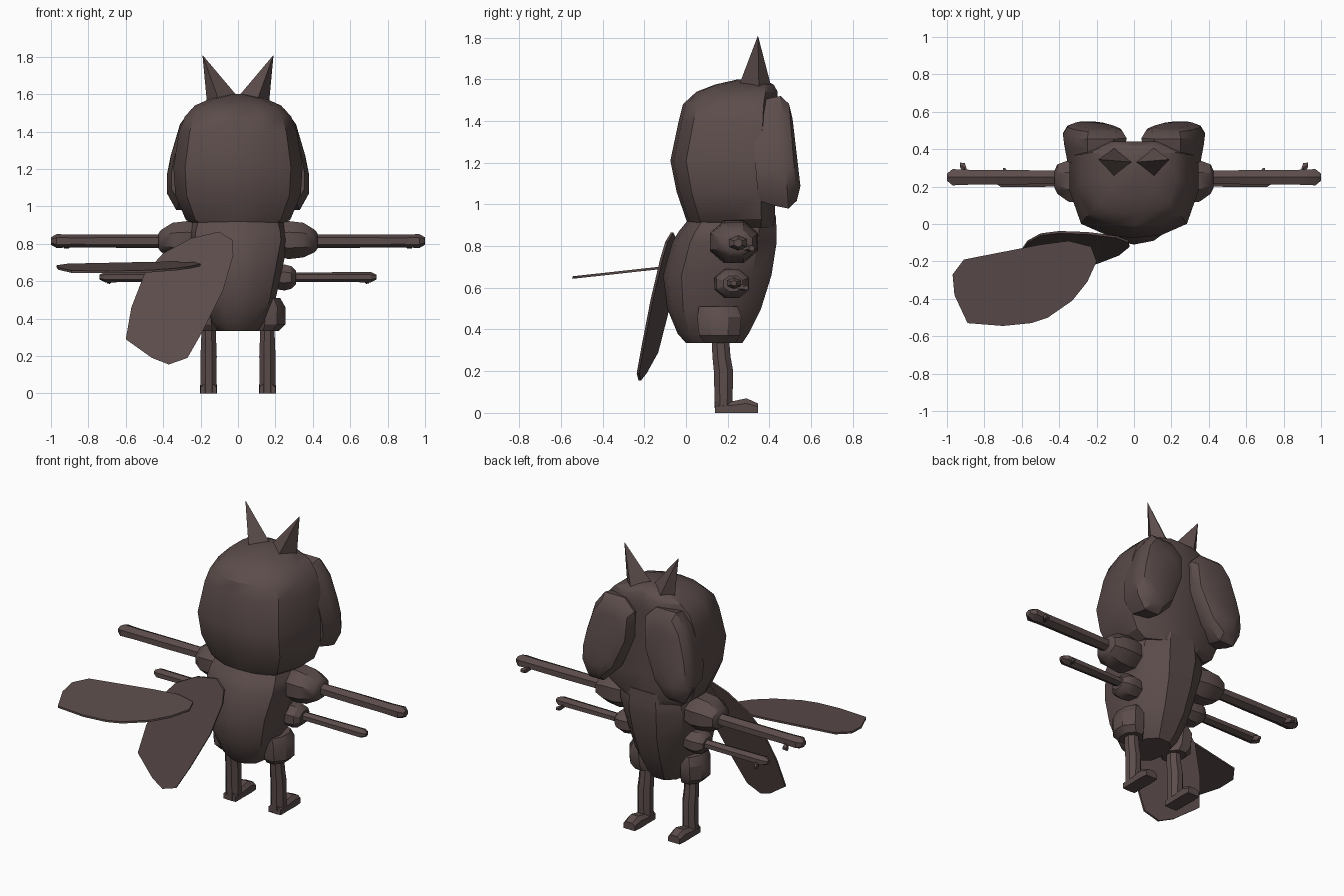
import bpy, bmesh, math

brown = bpy.data.materials.new("dark_brown")
brown.diffuse_color = (0.105, 0.073, 0.070, 1)


def finish(name, bm, angle=32):
    """Turn a bmesh into a shaded, coloured object."""
    bmesh.ops.remove_doubles(bm, verts=bm.verts, dist=0.0005)
    bmesh.ops.recalc_face_normals(bm, faces=bm.faces)
    me = bpy.data.meshes.new(name)
    bm.to_mesh(me)
    bm.free()
    ob = bpy.data.objects.new(name, me)
    bpy.context.collection.objects.link(ob)
    me.materials.append(brown)
    bpy.ops.object.select_all(action='DESELECT')
    ob.select_set(True)
    bpy.context.view_layer.objects.active = ob
    bpy.ops.object.shade_smooth_by_angle(angle=math.radians(angle))
    return ob


def loft(name, rings, angle=32):
    """Skin a list of equal-length point rings and cap both ends."""
    bm = bmesh.new()
    vs = [[bm.verts.new(p) for p in r] for r in rings]
    n = len(rings[0])
    for a, b in zip(vs, vs[1:]):
        for i in range(n):
            j = (i + 1) % n
            bm.faces.new((a[i], a[j], b[j], b[i]))
    bm.faces.new(vs[0])
    bm.faces.new(vs[-1])
    return finish(name, bm, angle)


def shell(name, half, levels):
    """Symmetric section scaled per level: (z, half width, back y, front y)."""
    full = half + [(-x, y) for x, y in reversed(half) if x > 0]
    return loft(name, [[(x * w, y0 + (y1 - y0) * t, z) for x, t in full]
                       for z, w, y0, y1 in levels])


def limb(name, s, stations, n, axis='x'):
    """Faceted limb; stations are (x, y, z, radius a, radius b)."""
    rings = []
    for x, y, z, ra, rb in stations:
        ring = []
        for i in range(n):
            a = 2 * math.pi * (i + 0.5) / n
            u, v = ra * math.cos(a), rb * math.sin(a)
            p = (x, y + u, z + v) if axis == 'x' else (x + u, y + v, z)
            ring.append((s * p[0], p[1], p[2]))
        rings.append(ring)
    return loft(name, rings)


# body
shell("body", [(0, 0), (.45, .04), (.85, .17), (1, .5), (.8, .82), (.35, 1), (0, 1)], [
    (.335, .11, .0, .27), (.38, .15, -.04, .30), (.50, .20, -.09, .36),
    (.66, .235, -.11, .41), (.82, .27, -.065, .435), (.87, .265, -.035, .435),
    (.95, .24, .03, .43)])

# head
shell("head", [(0, 0), (.42, .03), (.82, .15), (1, .5), (1, .85), (.5, 1), (0, 1)], [
    (.89, .22, .02, .42), (.93, .28, -.0, .425), (1.06, .335, -.045, .43),
    (1.21, .345, -.075, .43), (1.40, .315, -.035, .44), (1.48, .285, -.015, .44),
    (1.54, .23, .05, .44), (1.575, .15, .14, .42), (1.60, .03, .25, .37)])

eye_outline = [(.04, 1.45), (.11, 1.52), (.25, 1.52), (.31, 1.44), (.36, 1.27),
               (.38, 1.17), (.38, 1.07), (.33, .98), (.23, .98), (.14, 1.07), (.05, 1.28)]
tuft_base = [(0, .33), (.10, .25), (.165, .35), (.10, .41)]

for s, side in ((1, "right"), (-1, "left")):
    # bulging eyes
    rings = []
    for y, k in ((.33, .86), (.42, .96), (.475, 1), (.515, .86), (.532, .6)):
        rings.append([(s * (.21 + (x - .21) * k), y + (1.22 - z) * .07,
                       1.25 + (z - 1.25) * k) for x, z in eye_outline])
    loft(side + "_eye", rings, 35)

    # pointed tufts on top of the head
    bm = bmesh.new()
    tip = bm.verts.new((s * .19, .345, 1.81))
    base = [bm.verts.new((s * x, y, 1.585 - .25 * x)) for x, y in tuft_base]
    for i in range(4):
        bm.faces.new((base[i], base[(i + 1) % 4], tip))
    bm.faces.new(base)
    finish(side + "_tuft", bm)

    # upper arm: socket, rod, claw
    limb(side + "_shoulder", s, [(.20, .23, .82, .10, .09), (.27, .23, .82, .125, .11),
                                 (.35, .23, .82, .12, .10), (.41, .24, .815, .085, .065),
                                 (.425, .24, .815, .05, .045)], 8)
    limb(side + "_upper_arm", s, [(.40, .25, .815, .04, .036), (.65, .25, .815, .045, .036),
                                  (.88, .25, .815, .046, .034), (.97, .25, .815, .05, .037),
                                  (1.0, .25, .815, .022, .02)], 6)
    limb(side + "_upper_claw", s, [(.895, .27, .80, .03, .016), (.905, .30, .79, .03, .016),
                                   (.93, .315, .79, .015, .014)], 6)

    # middle arm: socket, rod, claw
    limb(side + "_waist_socket", s, [(.18, .22, .62, .075, .065), (.25, .22, .62, .09, .075),
                                     (.285, .22, .62, .08, .065), (.31, .225, .62, .05, .04)], 8)
    limb(side + "_middle_arm", s, [(.29, .23, .622, .033, .026), (.50, .23, .622, .036, .026),
                                   (.71, .23, .622, .038, .028), (.74, .23, .622, .015, .013)], 6)
    limb(side + "_middle_claw", s, [(.675, .25, .61, .025, .014), (.685, .275, .60, .025, .014),
                                    (.70, .29, .60, .012, .012)], 6)

    # hip, leg and foot
    limb(side + "_hip", s, [(.16, .165, .335, .065, .08), (.175, .16, .37, .085, .105),
                            (.18, .16, .46, .08, .115), (.17, .155, .51, .06, .10)], 8, 'z')
    limb(side + "_leg", s, [(.157, .18, .0, .046, .045), (.157, .18, .20, .047, .05),
                            (.157, .17, .27, .044, .047), (.157, .165, .36, .04, .045)], 8, 'z')
    rings = []
    for y, w, h in ((.14, .043, .05), (.22, .043, .055), (.29, .045, .07), (.345, .04, .045)):
        rings.append([(s * (.157 + x * w), y, z) for x, z in
                      ((-1, 0), (1, 0), (1, h * .65), (.55, h), (-.55, h), (-1, h * .65))])
    loft(side + "_foot", rings)


def wing(name, outline, place, off):
    """Thin leaf-shaped plate with thickness along the offset."""
    top = [place(a, b) for a, b in outline]
    low = [tuple(c - o for c, o in zip(p, off)) for p in top]
    loft(name, [top, low])


# two wings, both swept to one side
wing("level_wing", [(-.20, -.20), (-.23, -.12), (-.35, -.09), (-.50, -.11), (-.91, -.19),
                    (-.97, -.27), (-.96, -.38), (-.89, -.53), (-.70, -.545), (-.55, -.53),
                    (-.46, -.50), (-.33, -.41), (-.25, -.31)],
     lambda x, y: (x, y, .704 + (y + .1) * .11), (0, 0, .012))
wing("hanging_wing", [(-.60, .29), (-.57, .46), (-.50, .64), (-.40, .75), (-.25, .83),
                      (-.10, .865), (-.03, .82), (-.025, .74), (-.08, .55), (-.19, .33),
                      (-.27, .19), (-.37, .155), (-.46, .19)],
     lambda x, z: (x, -.343 - .19 * x + .29 * z, z), (0, -.012, 0))
